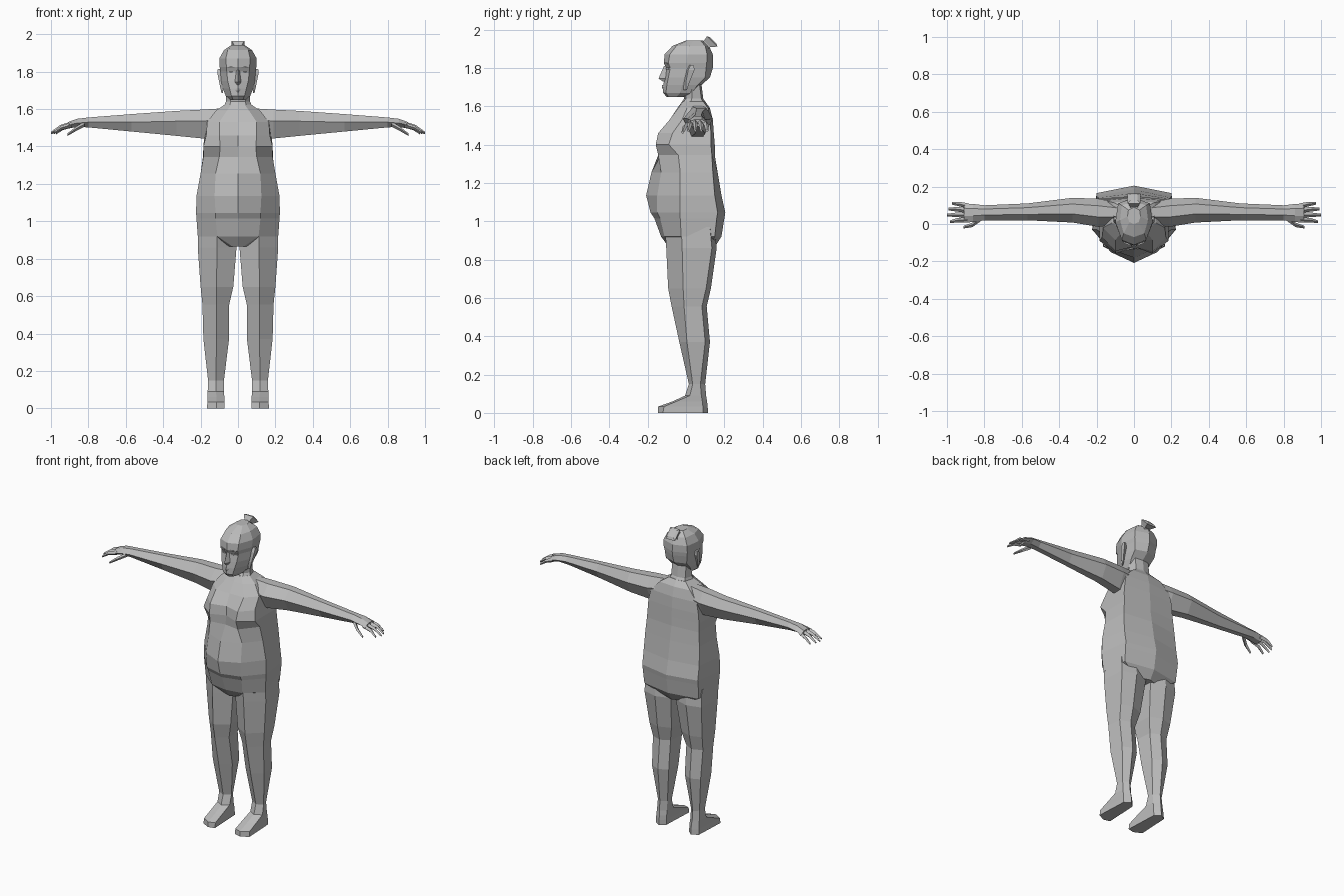
import bpy, bmesh
from mathutils import Vector

skin = bpy.data.materials.new("plain grey")
skin.diffuse_color = (0.5, 0.5, 0.5, 1)


def loft(name, rings):
    """Skin a list of equal-length point rings and cap both ends."""
    bm = bmesh.new()
    rows = [[bm.verts.new(p) for p in ring] for ring in rings]
    n = len(rows[0])
    for a, b in zip(rows, rows[1:]):
        for i in range(n):
            j = (i + 1) % n
            bm.faces.new((a[i], a[j], b[j], b[i]))
    bm.faces.new(rows[0])
    bm.faces.new(rows[-1])
    bmesh.ops.recalc_face_normals(bm, faces=bm.faces)
    mesh = bpy.data.meshes.new(name)
    bm.to_mesh(mesh)
    bm.free()
    mesh.materials.append(skin)
    obj = bpy.data.objects.new(name, mesh)
    bpy.context.collection.objects.link(obj)
    return obj


def full_ring(z, front, sides, back):
    """Symmetric horizontal ring from its front point, side points and back point."""
    right = [(x, y, z) for x, y in sides]
    left = [(-x, y, z) for x, y in reversed(sides)]
    return [(0, front, z)] + right + [(0, back, z)] + left


# Torso with chest, belly overhang and hips
loft("torso", [full_ring(*r) for r in [
    (1.625, -.02, [(.035, -.015), (.07, .02), (.06, .09)], .10),
    (1.59, -.045, [(.06, -.04), (.12, .005), (.11, .115)], .125),
    (1.53, -.085, [(.1, -.085), (.165, -.02), (.165, .125)], .14),
    (1.46, -.120, [(.1, -.145), (.17, -.07), (.18, .13)], .145),
    (1.40, -.120, [(.095, -.158), (.185, -.09), (.185, .13)], .15),
    (1.345, -.130, [(.1, -.145), (.185, -.04), (.187, .135)], .15),
    (1.255, -.180, [(.12, -.13), (.2, -.03), (.195, .14)], .165),
    (1.135, -.208, [(.125, -.15), (.222, -.03), (.2, .15)], .185),
    (1.045, -.185, [(.12, -.15), (.224, -.03), (.2, .165)], .205),
    (1.015, -.165, [(.12, -.135), (.222, -.03), (.2, .16)], .2),
    (.92, -.130, [(.11, -.112), (.215, -.025), (.195, .15)], .185),
    (.865, -.090, [(.03, -.08), (.09, -.02), (.09, .12)], .15)]])

# Neck
loft("neck", [full_ring(*r) for r in [
    (1.60, -.035, [(.045, -.03), (.08, .02), (.06, .1)], .115),
    (1.64, -.01, [(.04, 0), (.065, .03), (.05, .08)], .09),
    (1.72, -.02, [(.04, -.01), (.065, .03), (.05, .07)], .08)]])

# Head: chin, jaw, mouth, cheeks, eye line, brow, forehead, crown
loft("head", [full_ring(*r) for r in [
    (1.648, -.10, [(.025, -.09), (.04, -.05), (.035, -.02)], 0),
    (1.67, -.12, [(.035, -.105), (.065, -.03), (.06, .03)], .05),
    (1.71, -.118, [(.045, -.10), (.082, -.02), (.07, .06)], .08),
    (1.75, -.112, [(.055, -.092), (.09, -.01), (.075, .10)], .125),
    (1.80, -.104, [(.06, -.082), (.094, 0), (.08, .105)], .14),
    (1.825, -.115, [(.062, -.092), (.098, 0), (.085, .108)], .142),
    (1.87, -.112, [(.065, -.085), (.1, .01), (.085, .11)], .14),
    (1.915, -.07, [(.055, -.05), (.075, .02), (.065, .1)], .12),
    (1.943, .0, [(.025, .01), (.035, .04), (.03, .075)], .09)]])

# Nose wedge and lips
loft("nose", [
    [(-.008, -.10, 1.81), (0, -.115, 1.81), (.008, -.10, 1.81)],
    [(-.02, -.10, 1.745), (0, -.143, 1.745), (.02, -.10, 1.745)],
    [(-.014, -.10, 1.73), (0, -.122, 1.73), (.014, -.10, 1.73)]])
loft("lips", [
    [(-.028, -.10, 1.703), (0, -.124, 1.712), (.028, -.10, 1.703)],
    [(-.028, -.10, 1.699), (0, -.126, 1.70), (.028, -.10, 1.699)],
    [(-.02, -.10, 1.69), (0, -.121, 1.688), (.02, -.10, 1.69)]])

# Hair bun: narrow stem flaring to a tilted top
loft("hair_bun", [[Vector(c) + Vector((sx * w, sy * w * .8, -sy * w * .8))
                   for sx, sy in ((-1, -1), (1, -1), (1, 1), (-1, 1))]
                  for c, w in [((0, .085, 1.90), .022), ((0, .11, 1.925), .02),
                               ((0, .137, 1.938), .034), ((0, .142, 1.944), .02)]])

# Leg and foot rings: z, outer x, inner x, mid x, front y, back y, outer front y, inner front y
LEG = [
    (.97, .212, .01, .11, -.11, .15, -.025, -.04),
    (.86, .215, .008, .112, -.103, .16, -.02, -.04),
    (.65, .20, .025, .115, -.093, .13, -.015, -.04),
    (.555, .19, .047, .115, -.075, .108, -.01, -.025),
    (.37, .185, .048, .115, -.035, .125, .005, .01),
    (.15, .16, .075, .118, .015, .1, .035, .04),
    (.09, .162, .075, .118, -.005, .105, .02, .02),
    (.06, .163, .073, .115, -.07, .11, -.05, -.06),
    (.033, .164, .072, .115, -.145, .113, -.115, -.13),
    (0, .165, .072, .115, -.145, .115, -.12, -.135)]

# Arm rings: x, front y, back y, top z, middle z, bottom z
ARM = [
    (.06, .0, .11, 1.605, 1.55, 1.46),
    (.19, -.015, .135, 1.597, 1.535, 1.443),
    (.33, .008, .14, 1.59, 1.535, 1.457),
    (.57, .02, .11, 1.573, 1.53, 1.48),
    (.80, .02, .10, 1.555, 1.53, 1.502),
    (.86, .01, .107, 1.548, 1.525, 1.505),
    (.91, .008, .11, 1.53, 1.515, 1.495)]

# Finger paths: root, knuckle, tip
FINGERS = {
    "little_finger": [(.89, .097, 1.515), (.935, .107, 1.50), (.972, .11, 1.472)],
    "ring_finger": [(.89, .073, 1.52), (.95, .079, 1.503), (.993, .08, 1.472)],
    "middle_finger": [(.89, .047, 1.52), (.95, .049, 1.503), (1.0, .048, 1.472)],
    "index_finger": [(.89, .022, 1.515), (.945, .02, 1.50), (.985, .012, 1.472)],
    "thumb": [(.82, .028, 1.52), (.865, -.005, 1.495), (.912, -.017, 1.463)]}

for side, s in (("left", 1), ("right", -1)):
    loft(side + "_leg", [
        [(s * m, f, z), (s * o, of, z), (s * (o - .01), b - .025, z),
         (s * m, b, z), (s * (i + .01), b - .03, z), (s * i, inf, z)]
        for z, o, i, m, f, b, of, inf in LEG])

    loft(side + "_arm", [
        [(s * x, f, m), (s * x, f + .35 * (b - f), t), (s * x, b - .25 * (b - f), t),
         (s * x, b, m), (s * x, b - .3 * (b - f), bt), (s * x, f + .3 * (b - f), bt)]
        for x, f, b, t, m, bt in ARM])

    for finger, path in FINGERS.items():
        loft(side + "_" + finger, [
            [(s * x, y - w, z), (s * x, y, z + w), (s * x, y + w, z), (s * x, y, z - w)]
            for (x, y, z), w in zip(path, (.014, .012, .007))])

    # Ear: a thin leaning slab
    loft(side + "_ear", [
        [(s * .08, y0, z), (s * x, y0 + .012, z), (s * x, y1, z), (s * .08, y1 - .01, z)]
        for z, y0, y1, x in [(1.685, -.012, .005, .088), (1.73, -.012, .02, .098),
                             (1.79, .0, .045, .11), (1.815, .012, .04, .108)]])

    # Brow and closed eyelid
    for part, z, h, y in (("brow", 1.823, .004, -.108), ("eyelid", 1.797, .005, -.099)):
        loft(side + "_" + part, [
            [(s * x, y + d - .006, z - h), (s * x, y + d - .006, z + h), (s * x, y + d + .012, z)]
            for x, d in ((.018, 0), (.038, .004), (.056, .014))])
